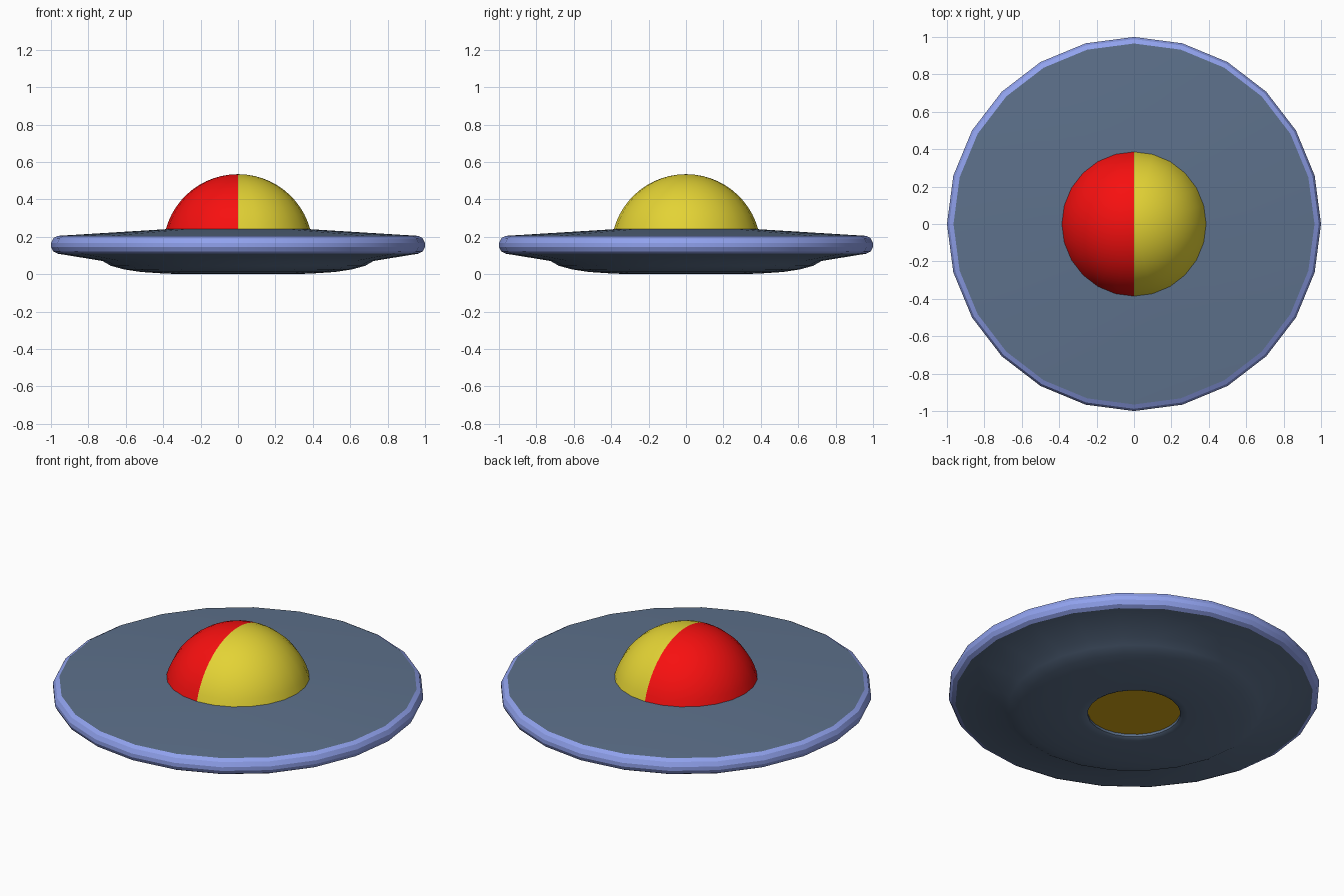
import bpy, math

if "Cube" in bpy.data.objects:
    bpy.data.objects.remove(bpy.data.objects["Cube"])

SIDES = 24


def material(name, rgb):
    m = bpy.data.materials.new(name)
    m.diffuse_color = (*rgb, 1.0)
    m.use_nodes = True
    m.node_tree.nodes["Principled BSDF"].inputs["Base Color"].default_value = m.diffuse_color
    return m


def lathe(name, profile, mat, start=0.0, sweep=360.0, angle=30):
    """Turn a (radius, z) profile, listed bottom to top, around the z axis."""
    full = sweep >= 360
    steps = round(SIDES * sweep / 360)
    cols = steps if full else steps + 1
    verts, rows, faces = [], [], []
    for r, z in profile:
        if r == 0:
            rows.append([len(verts)] * cols)
            verts.append((0, 0, z))
            continue
        rows.append(list(range(len(verts), len(verts) + cols)))
        for i in range(cols):
            a = math.radians(start + sweep * i / steps)
            verts.append((r * math.cos(a), r * math.sin(a), z))
    for lo, hi in zip(rows, rows[1:]):
        for i in range(steps):
            j = (i + 1) % cols
            quad = [lo[i], lo[j], hi[j], hi[i]]
            faces.append(list(dict.fromkeys(quad)))
    mesh = bpy.data.meshes.new(name)
    mesh.from_pydata(verts, [], faces)
    mesh.materials.append(mat)
    obj = bpy.data.objects.new(name, mesh)
    bpy.context.collection.objects.link(obj)
    bpy.ops.object.select_all(action='DESELECT')
    obj.select_set(True)
    bpy.context.view_layer.objects.active = obj
    bpy.ops.object.shade_smooth_by_angle(angle=math.radians(angle))
    return obj


hull = material("hull_blue_grey", (0.11, 0.165, 0.26))
rim = material("rim_blue", (0.28, 0.36, 0.85))
red = material("dome_red", (0.93, 0.005, 0.005))
yellow = material("dome_yellow", (0.77, 0.65, 0.035))
amber = material("hatch_amber", (0.66, 0.38, 0.007))

# Underside with its bowl and recessed opening
lathe("lower_hull", [(0.25, 0.03), (0.25, 0.01), (0.265, 0.002), (0.29, 0.0),
                     (0.40, 0.004), (0.52, 0.012), (0.61, 0.026),
                     (0.68, 0.045), (0.725, 0.071), (0.965, 0.11)], hull)

# Gently sloping deck
lathe("upper_deck", [(0.965, 0.205), (0.38, 0.241), (0, 0.241)], hull)

# Rounded outer rim
lathe("outer_rim", [(0.965, 0.11), (0.988, 0.122), (1.0, 0.145),
                    (1.0, 0.167), (0.988, 0.192), (0.965, 0.205)], rim, angle=20)

# Hatch in the bottom opening, facing down
lathe("bottom_hatch", [(0, 0.025), (0.25, 0.025)], amber)

# Two-coloured dome, a spherical cap in two halves
R, CZ, RINGS = 0.40, 0.135, 12
low = math.asin((0.238 - CZ) / R)
arc = []
for k in range(RINGS):
    t = low + (math.pi / 2 - low) * k / RINGS
    arc.append((R * math.cos(t), CZ + R * math.sin(t)))
arc.append((0, CZ + R))
lathe("dome_right", arc, yellow, -90, 180)
lathe("dome_left", arc, red, 90, 180)
